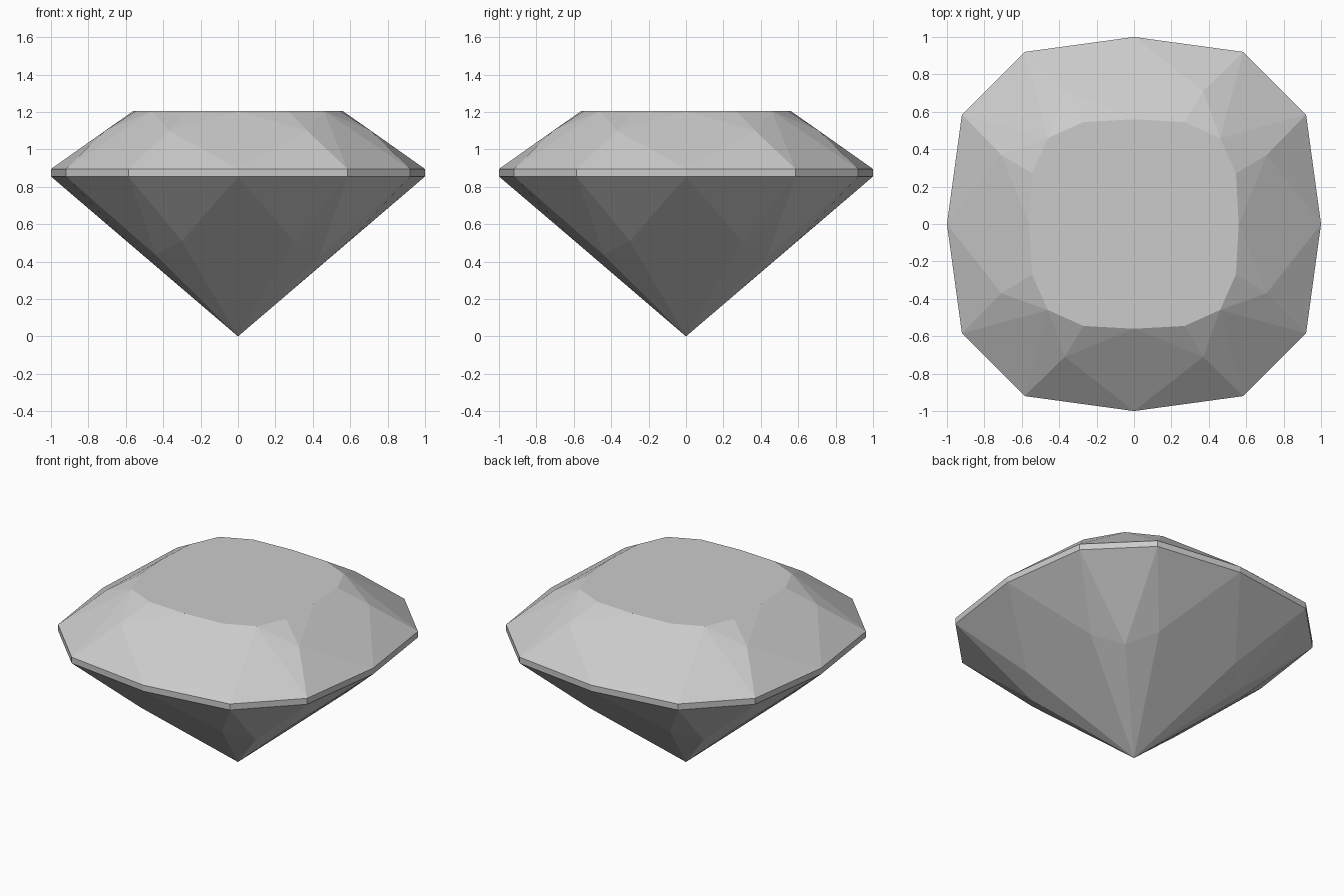
import bpy
import bmesh
import math

# Remove the default cube
cube = bpy.data.objects.get("Cube")
if cube:
    bpy.data.objects.remove(cube, do_unlink=True)


def make_material(name, colour):
    mat = bpy.data.materials.new(name)
    mat.use_nodes = True
    mat.diffuse_color = colour
    mat.node_tree.nodes["Principled BSDF"].inputs["Base Color"].default_value = colour
    return mat


def eightfold(a, b, z):
    """Repeat one point across both axes and both diagonals."""
    return {(sx * x, sy * y, z)
            for x, y in ((a, b), (b, a))
            for sx in (1, -1) for sy in (1, -1)}


GIRDLE_LOW, GIRDLE_HIGH, TABLE = 0.855, 0.895, 1.205
corners = {(0.0, 0.0, 0.0)}                      # culet

# Pavilion facet junctions: beside each main facet and on the diagonals
corners |= eightfold(0.30, 0.595, 0.51)
corners |= eightfold(0.44, 0.44, 0.435)

# Girdle: a twelve-sided cushion outline with a thin upright band
for z in (GIRDLE_LOW, GIRDLE_HIGH):
    corners |= eightfold(0.0, 1.0, z)
    corners |= eightfold(0.585, 0.92, z)

# Crown facet junctions
corners |= eightfold(0.37, 0.71, 1.10)

# Sixteen-sided table
for a, b in ((0.0, 0.56), (0.27, 0.545), (0.46, 0.46)):
    corners |= eightfold(a, b, TABLE)

# The cut stone is the convex skin over its facet corners
bm = bmesh.new()
for co in sorted(corners):
    bm.verts.new(co)
bmesh.ops.remove_doubles(bm, verts=bm.verts[:], dist=0.001)
bmesh.ops.convex_hull(bm, input=bm.verts[:])
bmesh.ops.dissolve_limit(bm, angle_limit=math.radians(1.0),
                         verts=bm.verts[:], edges=bm.edges[:])
bmesh.ops.recalc_face_normals(bm, faces=bm.faces[:])

mesh = bpy.data.meshes.new("cut_gemstone")
bm.to_mesh(mesh)
bm.free()
mesh.materials.append(make_material("pale grey", (0.6, 0.6, 0.6, 1.0)))

gem = bpy.data.objects.new("cut_gemstone", mesh)
bpy.context.collection.objects.link(gem)
